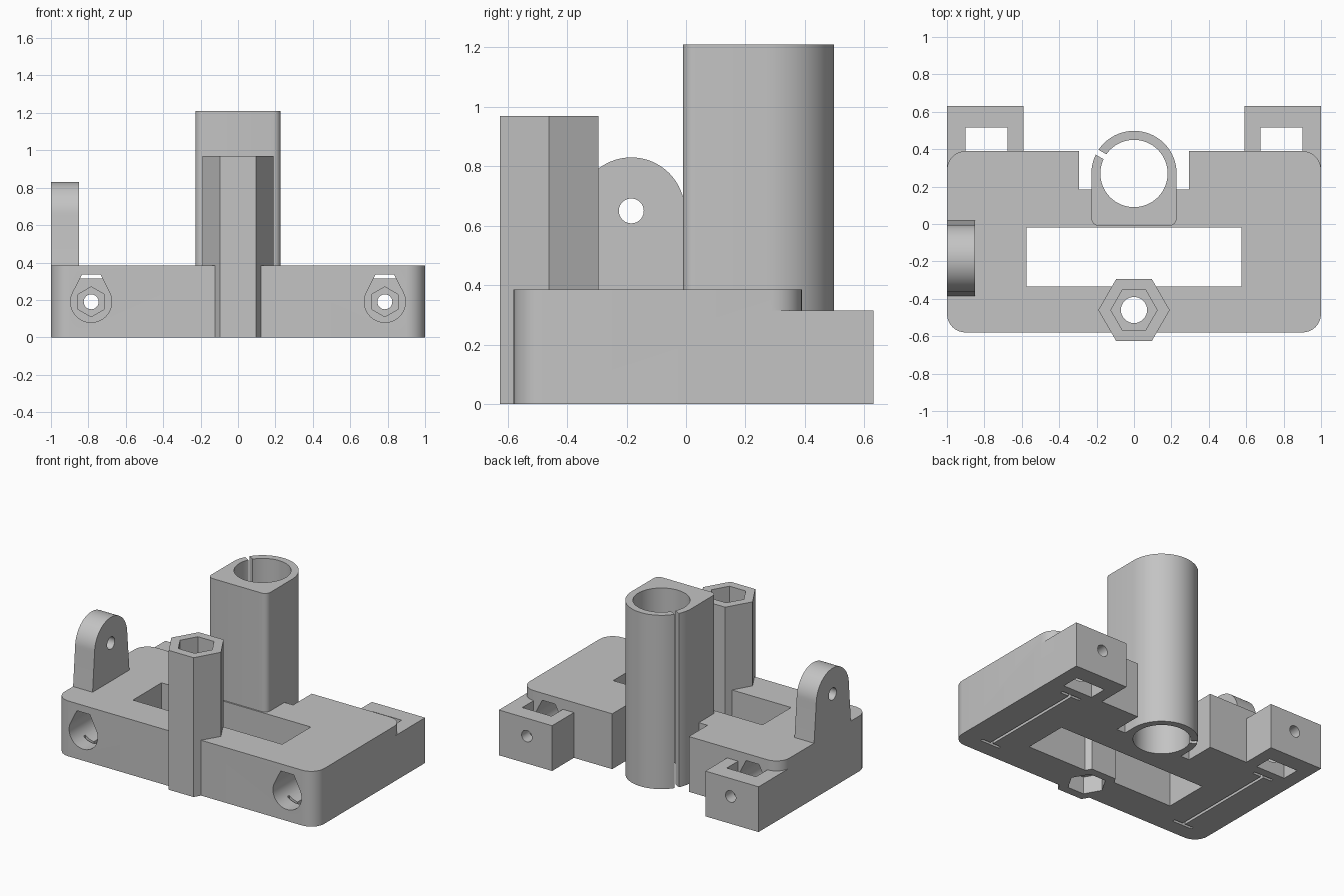
import bpy
import bmesh
from math import cos, sin, radians

cube = bpy.data.objects.get("Cube")
if cube:
    bpy.data.objects.remove(cube, do_unlink=True)

grey = bpy.data.materials.new("plain grey")
grey.use_nodes = True
colour = (0.55, 0.55, 0.55, 1)
grey.diffuse_color = colour
grey.node_tree.nodes["Principled BSDF"].inputs["Base Color"].default_value = colour


# Profile helpers
def arc(cx, cy, r, start, end, steps):
    angles = [radians(start + (end - start) * i / steps) for i in range(steps + 1)]
    return [(cx + r * cos(a), cy + r * sin(a)) for a in angles]


def circle(cx, cy, r, sides=48, turn=0):
    return arc(cx, cy, r, turn, turn + 360, sides)[:-1]


def rect(x0, x1, y0, y1):
    return [(x0, y0), (x1, y0), (x1, y1), (x0, y1)]


def rounded(x0, x1, y0, y1, r):
    return (arc(x1 - r, y1 - r, r, 0, 90, 8) + arc(x0 + r, y1 - r, r, 90, 180, 8)
            + arc(x0 + r, y0 + r, r, 180, 270, 8) + arc(x1 - r, y0 + r, r, 270, 360, 8))


def prism(name, profile, low, high, axis="z"):
    """Extrude a flat profile along one axis."""
    place = {"x": lambda u, v, w: (w, u, v),
             "y": lambda u, v, w: (u, w, v),
             "z": lambda u, v, w: (u, v, w)}[axis]
    bm = bmesh.new()
    rings = [[bm.verts.new(place(u, v, w)) for u, v in profile] for w in (low, high)]
    for ring in rings:
        bm.faces.new(ring)
    count = len(profile)
    for i in range(count):
        j = (i + 1) % count
        bm.faces.new((rings[0][i], rings[0][j], rings[1][j], rings[1][i]))
    bmesh.ops.recalc_face_normals(bm, faces=bm.faces)
    mesh = bpy.data.meshes.new(name)
    bm.to_mesh(mesh)
    bm.free()
    mesh.materials.append(grey)
    obj = bpy.data.objects.new(name, mesh)
    bpy.context.collection.objects.link(obj)
    return obj


def select(obj):
    bpy.ops.object.select_all(action="DESELECT")
    obj.select_set(True)
    bpy.context.view_layer.objects.active = obj


def combine(obj, tool, operation="DIFFERENCE"):
    select(obj)
    mod = obj.modifiers.new("combine", "BOOLEAN")
    mod.operation = operation
    mod.solver = "EXACT"
    mod.object = tool
    bpy.ops.object.modifier_apply(modifier=mod.name)
    bpy.data.objects.remove(tool, do_unlink=True)


def cut(obj, profile, low, high, axis="z"):
    combine(obj, prism("cutter", profile, low, high, axis))


# Base plate with rear clamp blocks
base = prism("base", rounded(-1, 1, -0.58, 0.39, 0.1), 0, 0.385)
for side in (-1, 1):
    x0, x1 = sorted((side * 0.59, side))
    combine(base, prism("rear_block", rect(x0, x1, 0.28, 0.63), 0, 0.315), "UNION")

# Centre window, rear notch and room for the post and tower bores
cut(base, rect(-0.575, 0.575, -0.335, -0.02), -0.1, 0.5)
cut(base, rect(-0.295, 0.295, 0.185, 0.5), -0.1, 0.5)
cut(base, circle(0, 0.27, 0.2), -0.1, 0.5)
cut(base, circle(0, -0.46, 0.15, 6), -0.1, 0.5)

# Rod channels, nut slots, screw holes and thin underside slits
for side in (-1, 1):
    cx, cz = side * 0.785, 0.19
    teardrop = arc(cx, cz, 0.11, 150, 390, 32) + [(cx + 0.05, 0.335), (cx - 0.05, 0.335)]
    cut(base, teardrop, -0.7, 0.42, "y")
    x0, x1 = sorted((side * 0.675, side * 0.9))
    cut(base, rect(x0, x1, 0.39, 0.515), -0.1, 0.5)
    cut(base, circle(cx, cz, 0.08, 6, 30), 0.45, 0.545, "y")
    cut(base, circle(cx, cz, 0.04, 24), 0.45, 0.7, "y")
    cut(base, rect(cx - 0.01, cx + 0.01, -0.46, 0.32), -0.1, 0.12)
    for y in (-0.46, 0.32):
        cut(base, rect(cx - 0.075, cx + 0.075, y - 0.01, y + 0.01), -0.1, 0.12)

# Split bearing tower
tower_profile = (arc(0, 0.27, 0.228, 0, 180, 40) + arc(-0.188, 0.03, 0.04, 180, 270, 6)
                 + arc(0.188, 0.03, 0.04, 270, 360, 6))
tower = prism("bearing_tower", tower_profile, 0, 1.21)
cut(tower, circle(0, 0.27, 0.18, 64), -0.1, 1.3)
dx, dy = cos(radians(150)), sin(radians(150))
slit = [(dx * r - dy * w, 0.27 + dy * r + dx * w)
        for r, w in ((0.15, -0.015), (0.3, -0.015), (0.3, 0.015), (0.15, 0.015))]
cut(tower, slit, -0.1, 1.3)

# Hexagonal post with nut recesses at both ends
post = prism("hex_post", circle(0, -0.46, 0.191, 6), 0, 0.97)
cut(post, circle(0, -0.46, 0.07, 32), -0.1, 1.1)
for low, high in ((-0.1, 0.12), (0.85, 1.1)):
    cut(post, circle(0, -0.46, 0.124, 6), low, high)

# Pivot lug
lug_profile = [(-0.386, 0.38), (0.02, 0.38)] + arc(-0.184, 0.65, 0.18, 0, 180, 32)
lug = prism("pivot_lug", lug_profile, -1, -0.85, "x")
cut(lug, circle(-0.184, 0.65, 0.042, 24), -1.1, -0.8, "x")

for part in (base, tower, post, lug):
    select(part)
    bpy.ops.object.shade_smooth_by_angle(angle=radians(30))
